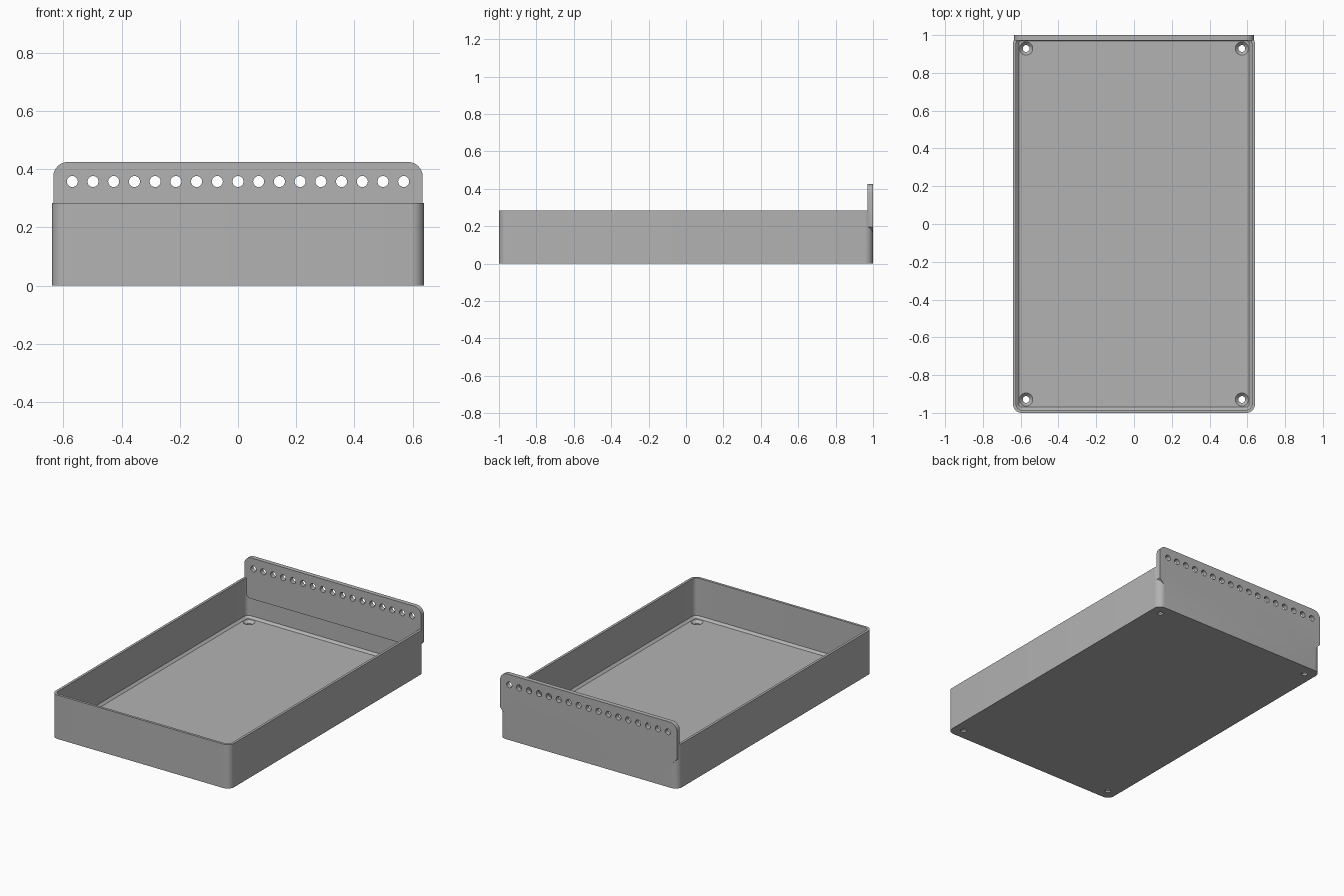
import bpy
import bmesh
import math

if "Cube" in bpy.data.objects:
    bpy.data.objects.remove(bpy.data.objects["Cube"], do_unlink=True)

HALF_X, HALF_Y, RADIUS = 0.64, 1.0, 0.045
WALL, FLOOR, RIM = 0.016, 0.028, 0.285
PANEL_X, PANEL_TOP, PANEL_LOW, PANEL_FRONT = 0.635, 0.425, 0.16, 0.971

grey = bpy.data.materials.new("plain grey")
grey.use_nodes = True
grey.diffuse_color = (0.45, 0.45, 0.45, 1)
grey.node_tree.nodes["Principled BSDF"].inputs["Base Color"].default_value = grey.diffuse_color


def arc(cx, cy, r, start, steps=8):
    """Quarter circle, counter-clockwise from a start angle in degrees."""
    angles = [math.radians(start + 90 * i / steps) for i in range(steps + 1)]
    return [(cx + r * math.cos(a), cy + r * math.sin(a)) for a in angles]


def rounded_rect(inset, z):
    r = RADIUS - inset
    x, y = HALF_X - RADIUS, HALF_Y - RADIUS
    corners = [(x, y, 0), (-x, y, 90), (-x, -y, 180), (x, -y, 270)]
    return [(px, py, z) for cx, cy, a in corners for px, py in arc(cx, cy, r, a)]


def circle(centre, radius, axis, offset, n=24):
    """Ring of points around the y or z axis."""
    ring = []
    for i in range(n):
        a = math.tau * i / n
        u, v = centre[0] + radius * math.cos(a), centre[1] + radius * math.sin(a)
        ring.append((u, v, offset) if axis == "z" else (u, offset, v))
    return ring


def loft(bm, rings):
    """Closed skin through rings of equal length, capped at both ends."""
    loops = [[bm.verts.new(p) for p in ring] for ring in rings]
    n = len(loops[0])
    for a, b in zip(loops, loops[1:]):
        for i in range(n):
            bm.faces.new((a[i], a[(i + 1) % n], b[(i + 1) % n], b[i]))
    bm.faces.new(loops[0][::-1])
    bm.faces.new(loops[-1])


def make_object(name, bm):
    bmesh.ops.recalc_face_normals(bm, faces=bm.faces)
    mesh = bpy.data.meshes.new(name)
    bm.to_mesh(mesh)
    bm.free()
    mesh.materials.append(grey)
    obj = bpy.data.objects.new(name, mesh)
    bpy.context.collection.objects.link(obj)
    return obj


def combine(target, other, operation):
    other.hide_render = True
    mod = target.modifiers.new(operation.lower(), "BOOLEAN")
    mod.operation, mod.solver, mod.object = operation, "EXACT", other
    bpy.context.view_layer.objects.active = target
    bpy.ops.object.modifier_apply(modifier=mod.name)
    bpy.data.objects.remove(other, do_unlink=True)


# Open tray with a bevel between inner walls and floor
bm = bmesh.new()
loft(bm, [rounded_rect(0, 0), rounded_rect(0, RIM), rounded_rect(WALL, RIM),
          rounded_rect(WALL, FLOOR + 0.014), rounded_rect(WALL + 0.014, FLOOR)])
tray = make_object("tray", bm)

# Raised back panel: rounded top corners, sloped lower corners
r = 0.05
outline = [(-0.6, PANEL_LOW), (0.6, PANEL_LOW), (PANEL_X, PANEL_LOW + 0.035)]
outline += arc(PANEL_X - r, PANEL_TOP - r, r, 0)
outline += arc(r - PANEL_X, PANEL_TOP - r, r, 90)
outline.append((-PANEL_X, PANEL_LOW + 0.035))
bm = bmesh.new()
loft(bm, [[(x, y, z) for x, z in outline] for y in (PANEL_FRONT, HALF_Y)])
combine(tray, make_object("back_panel", bm), "UNION")

# Row of panel holes and countersunk floor holes
bm = bmesh.new()
for i in range(17):
    centre = (0.0712 * (i - 8), 0.358)
    loft(bm, [circle(centre, 0.019, "y", y) for y in (0.9, 1.1)])
for sx in (-1, 1):
    for sy in (-1, 1):
        centre = (sx * 0.571, sy * 0.929)
        loft(bm, [circle(centre, rad, "z", z) for rad, z in
                  ((0.018, -0.05), (0.018, FLOOR - 0.017), (0.035, FLOOR), (0.035, FLOOR + 0.01))])
combine(tray, make_object("hole_cutter", bm), "DIFFERENCE")

# Smooth rounded corners while keeping hard edges
bpy.ops.object.select_all(action="DESELECT")
tray.select_set(True)
bpy.context.view_layer.objects.active = tray
bpy.ops.object.shade_smooth_by_angle(angle=math.radians(30))
